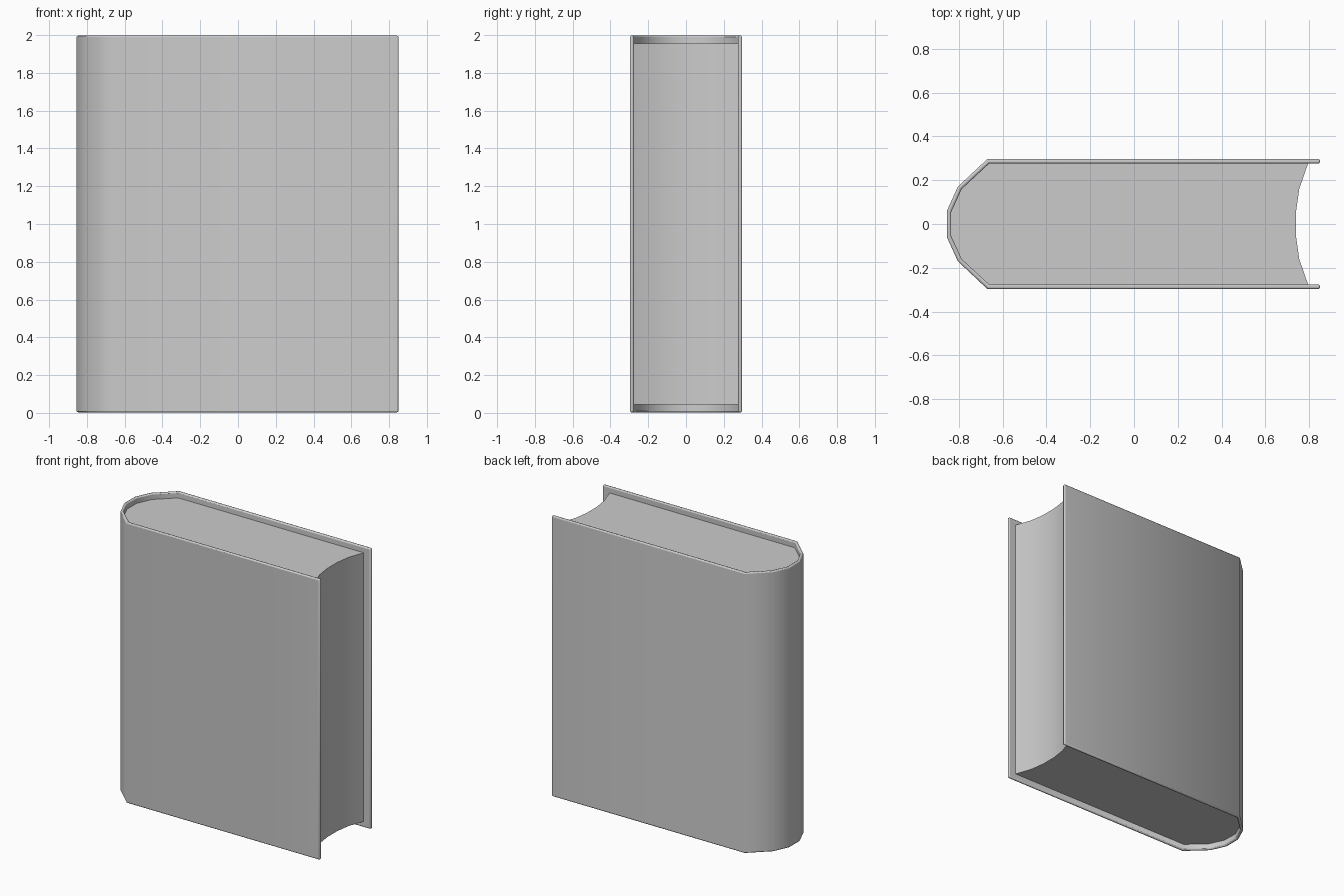
import bpy, bmesh

if "Cube" in bpy.data.objects:
    bpy.data.objects.remove(bpy.data.objects["Cube"])


def mirrored(half):
    """Half profile running from the fore edge (+y) to the spine, mirrored in y."""
    return half + [(x, -y) for x, y in reversed(half)]


def strip_prism(name, side_a, side_b, z0, z1, closed, bevel):
    """Solid between two matching profile paths, extruded from z0 to z1."""
    bm = bmesh.new()
    a = [bm.verts.new((x, y, z0)) for x, y in side_a]
    b = [bm.verts.new((x, y, z0)) for x, y in side_b]
    faces = [bm.faces.new((a[i], a[i + 1], b[i + 1], b[i])) for i in range(len(a) - 1)]
    if closed:
        faces.append(bm.faces.new((a[-1], a[0], b[0], b[-1])))
    new = bmesh.ops.extrude_face_region(bm, geom=faces, use_keep_orig=True)["geom"]
    bmesh.ops.translate(bm, vec=(0, 0, z1 - z0),
                        verts=[v for v in new if isinstance(v, bmesh.types.BMVert)])
    bmesh.ops.recalc_face_normals(bm, faces=bm.faces)
    mesh = bpy.data.meshes.new(name)
    bm.to_mesh(mesh)
    bm.free()
    obj = bpy.data.objects.new(name, mesh)
    bpy.context.collection.objects.link(obj)
    if bevel:
        mod = obj.modifiers.new("rounded_edges", "BEVEL")
        mod.width, mod.segments = bevel, 2
        mod.limit_method, mod.angle_limit = "ANGLE", 1.0
    bpy.ops.object.select_all(action="DESELECT")
    obj.select_set(True)
    bpy.context.view_layer.objects.active = obj
    bpy.ops.object.shade_smooth_by_angle(angle=0.87)
    return obj


# Cover: two boards joined by a faceted round spine
outer = mirrored([(0.85, 0.297), (-0.67, 0.297), (-0.805, 0.17), (-0.855, 0.06)])
inner = mirrored([(0.85, 0.276), (-0.662, 0.276), (-0.787, 0.16), (-0.835, 0.055)])
strip_prism("cover", outer, inner, 0.003, 1.997, False, 0.008)

# Page block: rounded at the spine, hollowed at the fore edge
back = mirrored([(-0.662, 0.276), (-0.787, 0.16), (-0.835, 0.055)])
fore = mirrored([(0.795, 0.276), (0.755, 0.16), (0.74, 0.055)])
# paths run +y -> spine centre -> -y, so matching points pair up directly
strip_prism("pages", back, fore, 0.045, 1.955, False, 0)
